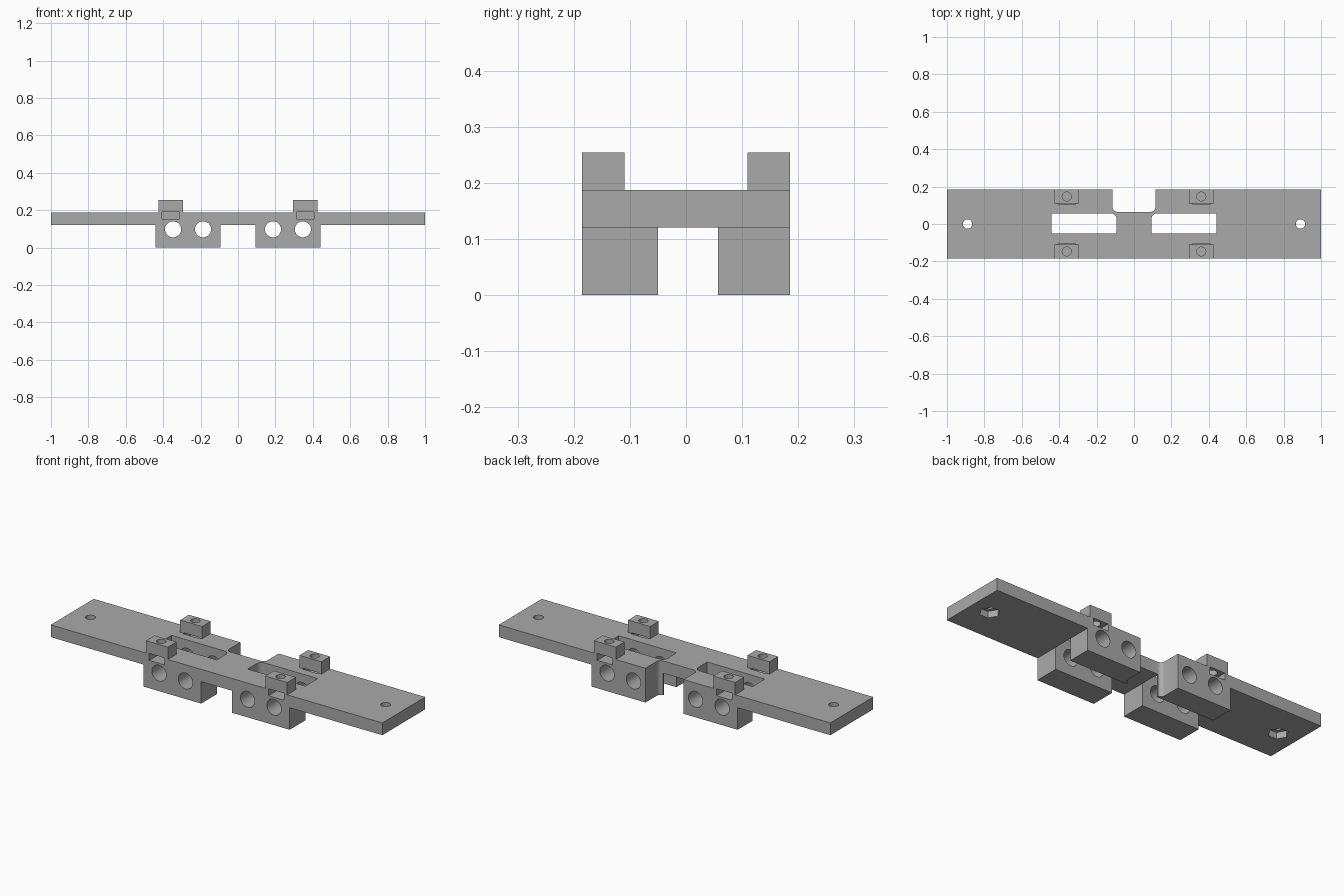
import bpy
import math
from math import pi

if "Cube" in bpy.data.objects:
    bpy.data.objects.remove(bpy.data.objects["Cube"])

grey = bpy.data.materials.new("plain grey")
grey.use_nodes = True
colour = (0.4, 0.4, 0.4, 1)
grey.diffuse_color = colour
grey.node_tree.nodes["Principled BSDF"].inputs["Base Color"].default_value = colour

HALF_Y = 0.185
PLATE_Z = (0.12, 0.187)
CHANNEL_Y = (-0.05, 0.057)
BLOCK_X = (0.093, 0.441)
TAB_X, TAB_Y = 0.36, 0.147


def prism(name, outline, z0, z1):
    """Extrude a counter-clockwise XY outline between two heights."""
    n = len(outline)
    verts = [(x, y, z) for z in (z0, z1) for x, y in outline]
    faces = [list(range(n))[::-1], list(range(n, 2 * n))]
    faces += [(i, (i + 1) % n, (i + 1) % n + n, i + n) for i in range(n)]
    mesh = bpy.data.meshes.new(name)
    mesh.from_pydata(verts, [], faces)
    obj = bpy.data.objects.new(name, mesh)
    bpy.context.collection.objects.link(obj)
    mesh.materials.append(grey)
    return obj


def box(name, x, y, z):
    return prism(name, [(x[0], y[0]), (x[1], y[0]), (x[1], y[1]), (x[0], y[1])], *z)


def ring(cx, cy, r, sides):
    return [(cx + r * math.cos(2 * pi * i / sides), cy + r * math.sin(2 * pi * i / sides))
            for i in range(sides)]


def arc(cx, cy, r, start, steps=6):
    """Quarter turn, counter-clockwise from the start angle."""
    return [(cx + r * math.cos(start + pi / 2 * i / steps),
             cy + r * math.sin(start + pi / 2 * i / steps)) for i in range(steps + 1)]


def span(s, a, b):
    return sorted((s * a, s * b))


def combine(obj, operation):
    """Join or cut the bracket with a shape, then discard the shape."""
    obj.hide_render = True
    mod = bracket.modifiers.new(operation, 'BOOLEAN')
    mod.operation, mod.solver, mod.object = operation, 'EXACT', obj
    bpy.context.view_layer.objects.active = bracket
    bpy.ops.object.modifier_apply(modifier=mod.name)
    bpy.data.objects.remove(obj)


# Long flat plate
bracket = box("mounting_bracket", (-1, 1), (-HALF_Y, HALF_Y), PLATE_Z)

# Hanging blocks and raised tabs
for s in (-1, 1):
    combine(box("block", span(s, *BLOCK_X), (-HALF_Y, HALF_Y), (0, 0.15)), 'UNION')
    for t in (-1, 1):
        combine(box("tab", span(s, TAB_X - 0.066, TAB_X + 0.066),
                    span(t, 0.11, HALF_Y), (0.16, 0.254)), 'UNION')

# Channel between the front and back blocks
combine(box("channel", (-0.6, 0.6), CHANNEL_Y, (-0.1, PLATE_Z[0])), 'DIFFERENCE')

# Notch in the back edge, with rounded inner corners
r = 0.025
notch = arc(-0.115 + r, 0.065 + r, r, pi) + arc(0.115 - r, 0.065 + r, r, 1.5 * pi)
combine(prism("notch", notch + [(0.115, 0.3), (-0.115, 0.3)], -0.1, 0.4), 'DIFFERENCE')

# Slots through the plate, each with one rounded corner beside the notch
r = 0.03
for s in (-1, 1):
    (x0, x1), (y0, y1) = BLOCK_X, CHANNEL_Y
    slot = [(x0, y0), (x1, y0), (x1, y1)] + arc(x0 + r, y1 - r, r, pi / 2)
    slot = [(s * x, y) for x, y in slot][::s]
    combine(prism("slot", slot, 0.05, 0.3), 'DIFFERENCE')

for s in (-1, 1):
    # Round bores running front to back
    for x in (0.187, 0.347):
        bore = prism("bore", ring(s * x, 0, 0.043, 40), -0.4, 0.4)
        bore.rotation_euler.x = pi / 2
        bore.location.z = 0.098
        combine(bore, 'DIFFERENCE')
    # Nut slots and screw holes in the tabs
    for t in (-1, 1):
        combine(box("nut_slot", span(s, TAB_X - 0.046, TAB_X + 0.046),
                    span(t, 0.105, 0.25), (0.152, 0.19)), 'DIFFERENCE')
        combine(prism("screw_hole", ring(s * TAB_X, t * TAB_Y, 0.024, 24),
                      0.17, 0.4), 'DIFFERENCE')
    # End holes with hexagonal nut pockets underneath
    combine(prism("end_hole", ring(s * 0.89, 0, 0.025, 24), 0, 0.4), 'DIFFERENCE')
    combine(prism("nut_pocket", ring(s * 0.89, 0, 0.05, 6), 0, 0.155), 'DIFFERENCE')

# Smooth the bores, keep every edge sharp
bpy.ops.object.select_all(action='DESELECT')
bracket.select_set(True)
bpy.context.view_layer.objects.active = bracket
bpy.ops.object.shade_smooth_by_angle(angle=math.radians(30))
